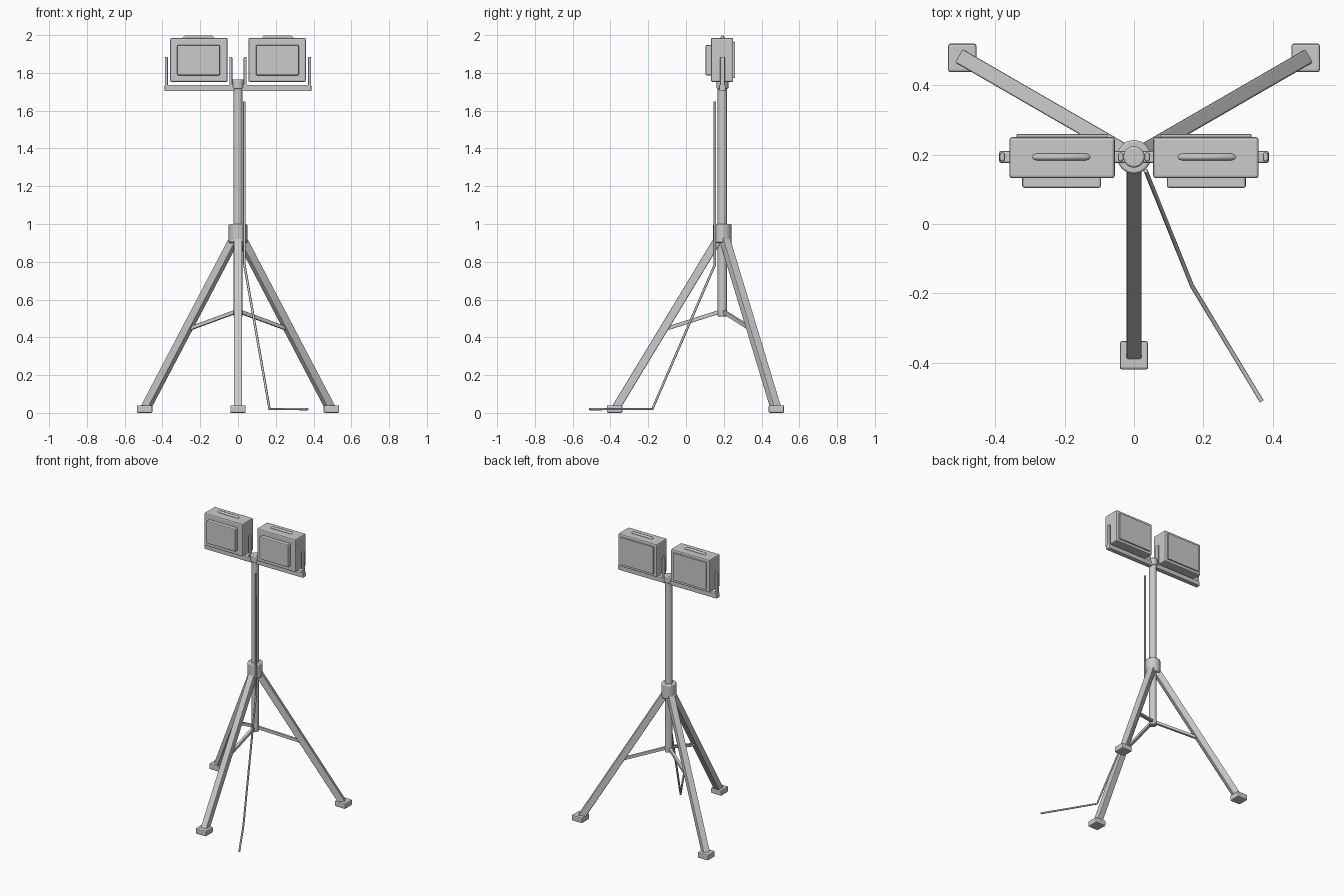
import bpy, bmesh, math
from mathutils import Vector, Matrix

if "Cube" in bpy.data.objects:
    bpy.data.objects.remove(bpy.data.objects["Cube"])

PY = 0.193  # mast position in y


def finish(bm, name, matrix, bevel=0.0, smooth=False):
    me = bpy.data.meshes.new(name)
    bm.to_mesh(me)
    bm.free()
    ob = bpy.data.objects.new(name, me)
    bpy.context.collection.objects.link(ob)
    ob.matrix_world = matrix
    if bevel:
        mod = ob.modifiers.new("bevel", 'BEVEL')
        mod.width = bevel
        mod.segments = 2
        mod.limit_method = 'ANGLE'
        mod.angle_limit = math.radians(40)
    if smooth:
        bpy.ops.object.select_all(action='DESELECT')
        ob.select_set(True)
        bpy.context.view_layer.objects.active = ob
        bpy.ops.object.shade_smooth_by_angle(angle=math.radians(35))
    return ob


def box(name, lo, hi, bevel=0.006):
    lo, hi = Vector(lo), Vector(hi)
    bm = bmesh.new()
    bmesh.ops.create_cube(bm, size=1)
    bmesh.ops.scale(bm, vec=hi - lo, verts=bm.verts)
    return finish(bm, name, Matrix.Translation((lo + hi) / 2), bevel)


def along(a, b):
    a, b = Vector(a), Vector(b)
    rot = (b - a).to_track_quat('Z', 'Y').to_matrix().to_4x4()
    return Matrix.Translation((a + b) / 2) @ rot, (b - a).length


def beam(name, a, b, w, bevel=0.005):
    m, length = along(a, b)
    bm = bmesh.new()
    bmesh.ops.create_cube(bm, size=1)
    bmesh.ops.scale(bm, vec=(w, w, length), verts=bm.verts)
    return finish(bm, name, m, bevel)


def rod(name, a, b, r, bevel=0.0, sides=16):
    m, length = along(a, b)
    bm = bmesh.new()
    bmesh.ops.create_cone(bm, cap_ends=True, segments=sides, radius1=r,
                          radius2=r, depth=length)
    return finish(bm, name, m, bevel, smooth=True)


def tube(name, pts, r):
    cu = bpy.data.curves.new(name, 'CURVE')
    cu.dimensions = '3D'
    cu.bevel_depth = r
    cu.bevel_resolution = 2
    cu.use_fill_caps = True
    sp = cu.splines.new('POLY')
    sp.points.add(len(pts) - 1)
    for p, co in zip(sp.points, pts):
        p.co = (*co, 1)
    ob = bpy.data.objects.new(name, cu)
    bpy.context.collection.objects.link(ob)
    return ob


# mast, hub and top cap
rod("mast", (0, PY, 0.51), (0, PY, 1.75), 0.025, 0.004)
rod("hub", (0, PY, 0.90), (0, PY, 1.0), 0.049, 0.006)
rod("mast_cap", (0, PY, 1.715), (0, PY, 1.765), 0.031, 0.006)

# tripod legs, braces and feet
for i, deg in enumerate((-90, 30, 150)):
    d = Vector((math.cos(math.radians(deg)), math.sin(math.radians(deg)), 0))
    c = Vector((0, PY, 0))

    def at(r, z):
        return c + d * r + Vector((0, 0, z))
    beam(f"leg_{i}", at(0.02, 0.925), at(0.565, 0.025), 0.044)
    beam(f"brace_{i}", at(0.0, 0.54), at(0.29, 0.448), 0.02, 0.003)
    f = at(0.571, 0)
    box(f"foot_{i}", (f.x - 0.041, f.y - 0.041, 0),
        (f.x + 0.041, f.y + 0.041, 0.04), 0.007)

# crossbar
box("crossbar", (-0.388, PY - 0.017, 1.703), (0.388, PY + 0.017, 1.737), 0.005)

# twin lamps with their bracket arms
for side, s in (("left", -1), ("right", 1)):
    def slab(part, x0, x1, y0, y1, z0, z1, bevel):
        xa, xb = sorted((s * x0, s * x1))
        return box(f"{side}_{part}", (xa, y0, z0), (xb, y1, z1), bevel)
    slab("lamp_housing", 0.055, 0.359, 0.132, 0.25, 1.752, 1.985, 0.008)
    slab("lamp_driver_box", 0.095, 0.322, 0.104, 0.14, 1.787, 1.948, 0.006)
    slab("lamp_lens", 0.076, 0.338, 0.24, 0.259, 1.772, 1.965, 0.003)
    for part, x in (("outer_arm", 0.379), ("inner_arm", 0.038)):
        slab(part, x - 0.008, x + 0.008, PY - 0.013, PY + 0.013,
             1.71, 1.885, 0.006)
    tube(f"{side}_lamp_handle",
         [(s * 0.132, PY, 1.978), (s * 0.142, PY, 1.99),
          (s * 0.277, PY, 1.99), (s * 0.287, PY, 1.978)], 0.0095)

# power cable running down the mast and out over the ground
tube("cable", [(0.034, 0.153, 1.648), (0.034, 0.153, 0.785),
               (0.167, -0.178, 0.02), (0.368, -0.511, 0.02)], 0.0065)
